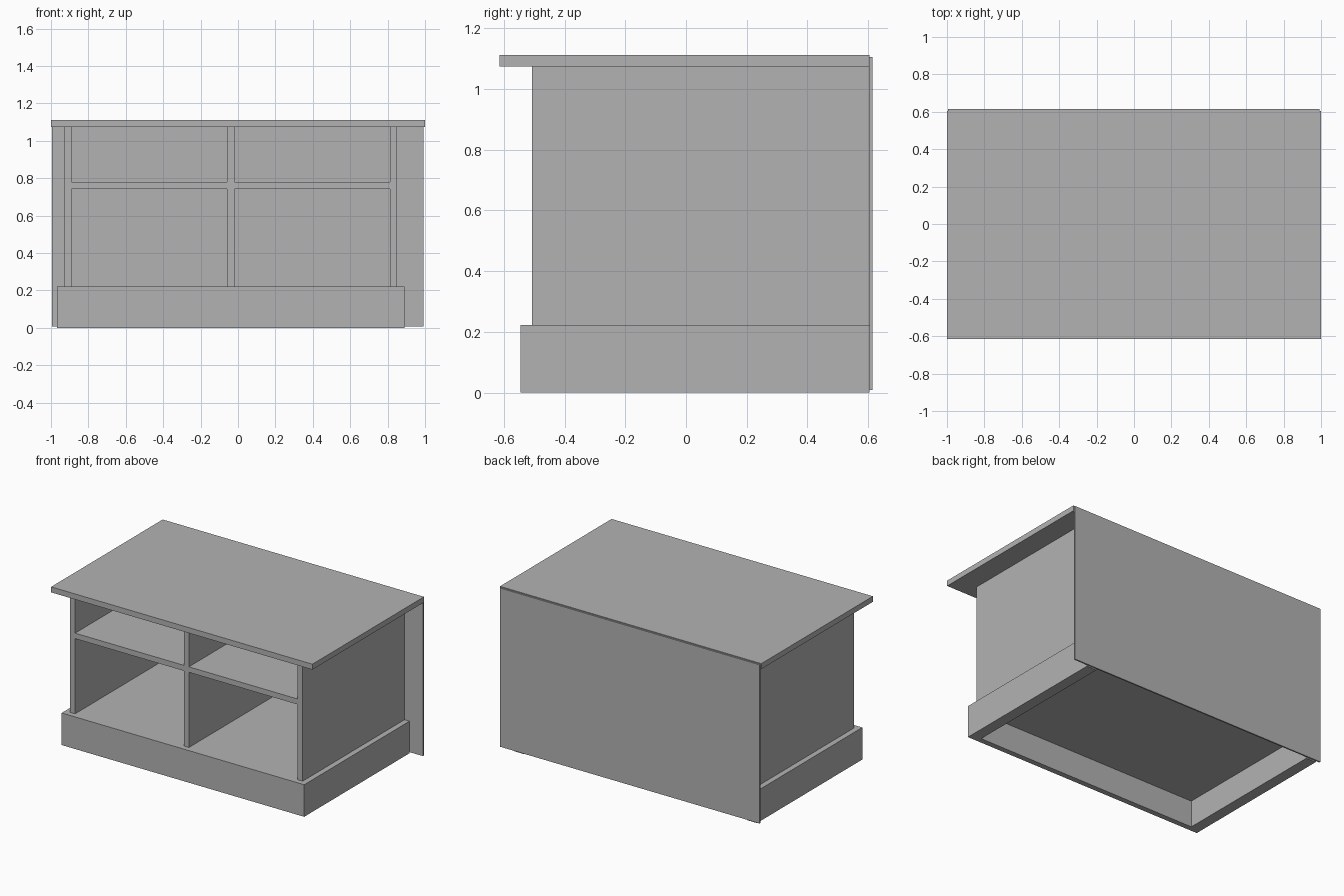
import bpy

cube = bpy.data.objects.get("Cube")
if cube:
    bpy.data.objects.remove(cube, do_unlink=True)

grey = bpy.data.materials.new("plain grey")
grey.use_nodes = True
colour = (0.45, 0.45, 0.45, 1)
grey.diffuse_color = colour
grey.node_tree.nodes["Principled BSDF"].inputs["Base Color"].default_value = colour


def board(name, x, y, z):
    """Flat board spanning the given (low, high) ranges."""
    spans = (x, y, z)
    bpy.ops.mesh.primitive_cube_add(size=1, location=[(a + b) / 2 for a, b in spans])
    obj = bpy.context.object
    obj.name = name
    obj.scale = [b - a for a, b in spans]
    bpy.ops.object.transform_apply(location=False, rotation=False, scale=True)
    obj.data.materials.append(grey)


# Main dimensions
T = 0.038                       # board thickness
CENTRE = -0.039                 # the carcass sits off centre under the top
HALF = 0.89                     # carcass half width
FRONT, BACK = -0.508, 0.605
BASE, UNDER_TOP = 0.222, 1.074
inner = HALF - T
outer = HALF + T
depth = (FRONT, BACK)

# Worktop and thin back panel
board("worktop", (-1, 1), (-0.615, BACK), (UNDER_TOP, 1.112))
board("back_panel", (-0.995, 0.993), (BACK, 0.615), (0.008, 1.106))

# Side panels down to the floor, wrapped by plinth boards
for side, s in (("right", -1), ("left", 1)):
    board(side + "_side_panel", sorted((CENTRE + s * inner, CENTRE + s * HALF)),
          depth, (0, UNDER_TOP))
    board(side + "_plinth_board", sorted((CENTRE + s * HALF, CENTRE + s * outer)),
          depth, (0, BASE))
    # Shelf on each side of the divider
    board(side + "_shelf", sorted((CENTRE + s * T / 2, CENTRE + s * inner)),
          depth, (0.742, 0.78))
board("front_plinth_board", (CENTRE - outer, CENTRE + outer), (FRONT - T, FRONT), (0, BASE))

# Cabinet floor and central divider
board("cabinet_floor", (CENTRE - inner, CENTRE + inner), depth, (BASE - T, BASE))
board("central_divider", (CENTRE - T / 2, CENTRE + T / 2), depth, (BASE, UNDER_TOP))
